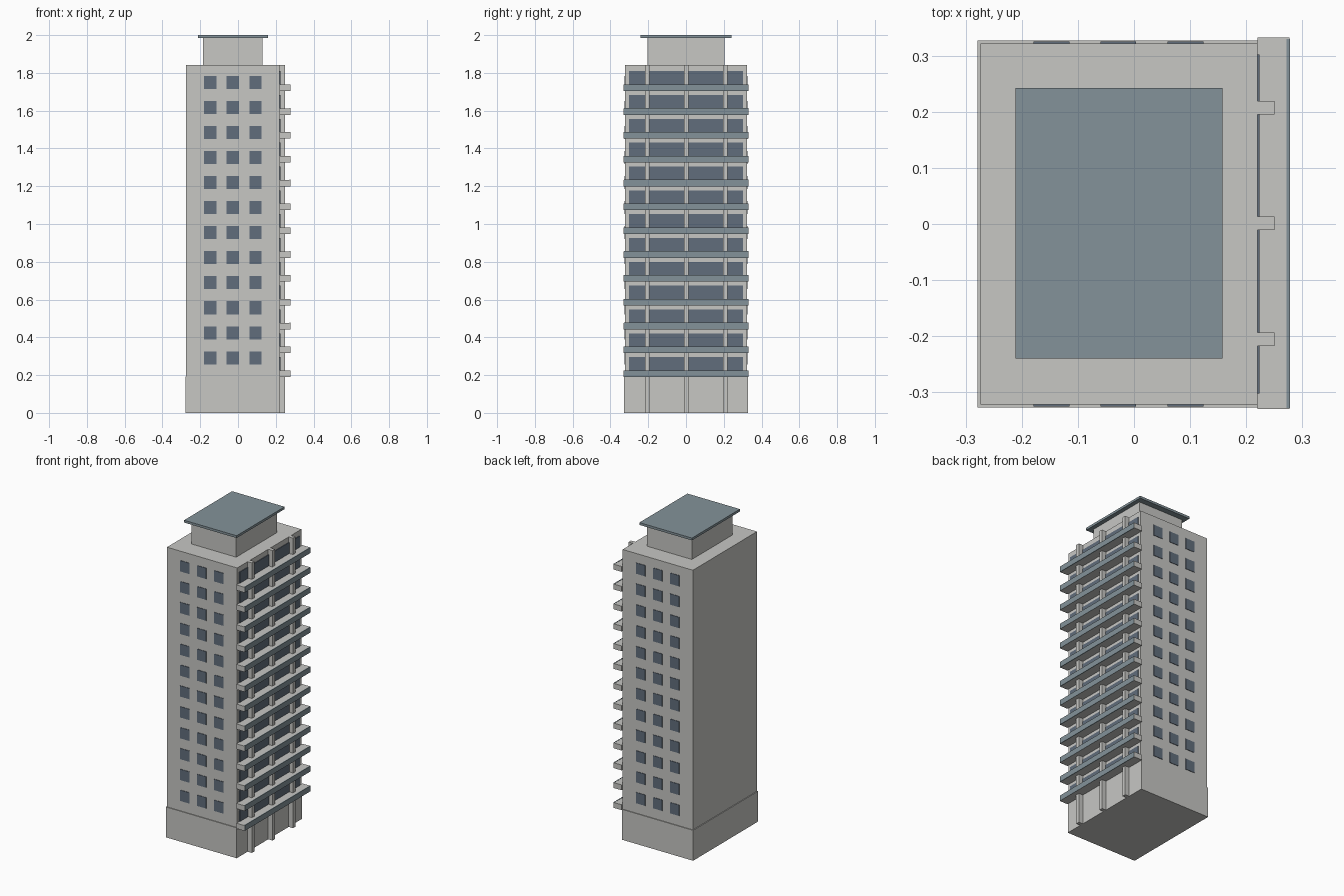
import bpy
import bmesh
from mathutils import Vector

cube = bpy.data.objects.get("Cube")
if cube:
    bpy.data.objects.remove(cube, do_unlink=True)


def material(name, colour):
    mat = bpy.data.materials.new(name)
    mat.use_nodes = True
    mat.diffuse_color = (*colour, 1)
    mat.node_tree.nodes["Principled BSDF"].inputs["Base Color"].default_value = (*colour, 1)
    return mat


CONCRETE = material("pale concrete", (0.57, 0.57, 0.55))
TRIM = material("blue grey trim", (0.23, 0.29, 0.32))
GLASS = material("dark window glass", (0.12, 0.155, 0.2))


def boxes(name, mat, spans):
    """One object holding a box for every (x0, x1, y0, y1, z0, z1)."""
    bm = bmesh.new()
    for x0, x1, y0, y1, z0, z1 in spans:
        low, high = Vector((x0, y0, z0)), Vector((x1, y1, z1))
        made = bmesh.ops.create_cube(bm, size=1)
        for v in made["verts"]:
            v.co = (low + high) / 2 + v.co * (high - low)
    mesh = bpy.data.meshes.new(name)
    bm.to_mesh(mesh)
    bm.free()
    mesh.materials.append(mat)
    obj = bpy.data.objects.new(name, mesh)
    bpy.context.collection.objects.link(obj)
    return obj


WALL_X = 0.22
ROOF_Z = 1.843

# Main masses
boxes("base", CONCRETE, [(-0.279, WALL_X, -0.327, 0.327, 0, 0.193)])
boxes("tower", CONCRETE, [(-0.274, WALL_X, -0.322, 0.322, 0.193, ROOF_Z)])
boxes("penthouse", CONCRETE, [(-0.185, 0.131, -0.205, 0.205, ROOF_Z, 1.985)])
boxes("penthouse_roof", TRIM, [(-0.211, 0.158, -0.24, 0.242, 1.985, 2)])

# Columns on the balcony side
boxes("columns", CONCRETE,
      [(WALL_X, 0.25, y - 0.012, y + 0.012, 0, ROOF_Z) for y in (-0.205, 0.001, 0.207)])

# Balconies, their coloured fronts and the window bands above them
floors = [0.19 + 0.1262 * i for i in range(13)]
boxes("balcony_slabs", CONCRETE,
      [(WALL_X, 0.277, -0.33, 0.332, z, z + 0.034) for z in floors])
boxes("balcony_fronts", TRIM,
      [(0.272, 0.278, -0.328, 0.33, z, z + 0.035) for z in floors])
boxes("window_bands", GLASS,
      [(WALL_X - 0.002, 0.224, -0.302, 0.302, z + 0.034, z + 0.105) for z in floors])

# Square windows on the front and back walls
for name, y in (("front_windows", -0.322), ("back_windows", 0.322)):
    boxes(name, GLASS,
          [(x - 0.032, x + 0.032, y - 0.003, y + 0.003, z, z + 0.069)
           for x in (-0.147, -0.028, 0.092)
           for z in [0.257 + 0.1326 * row for row in range(12)]])
